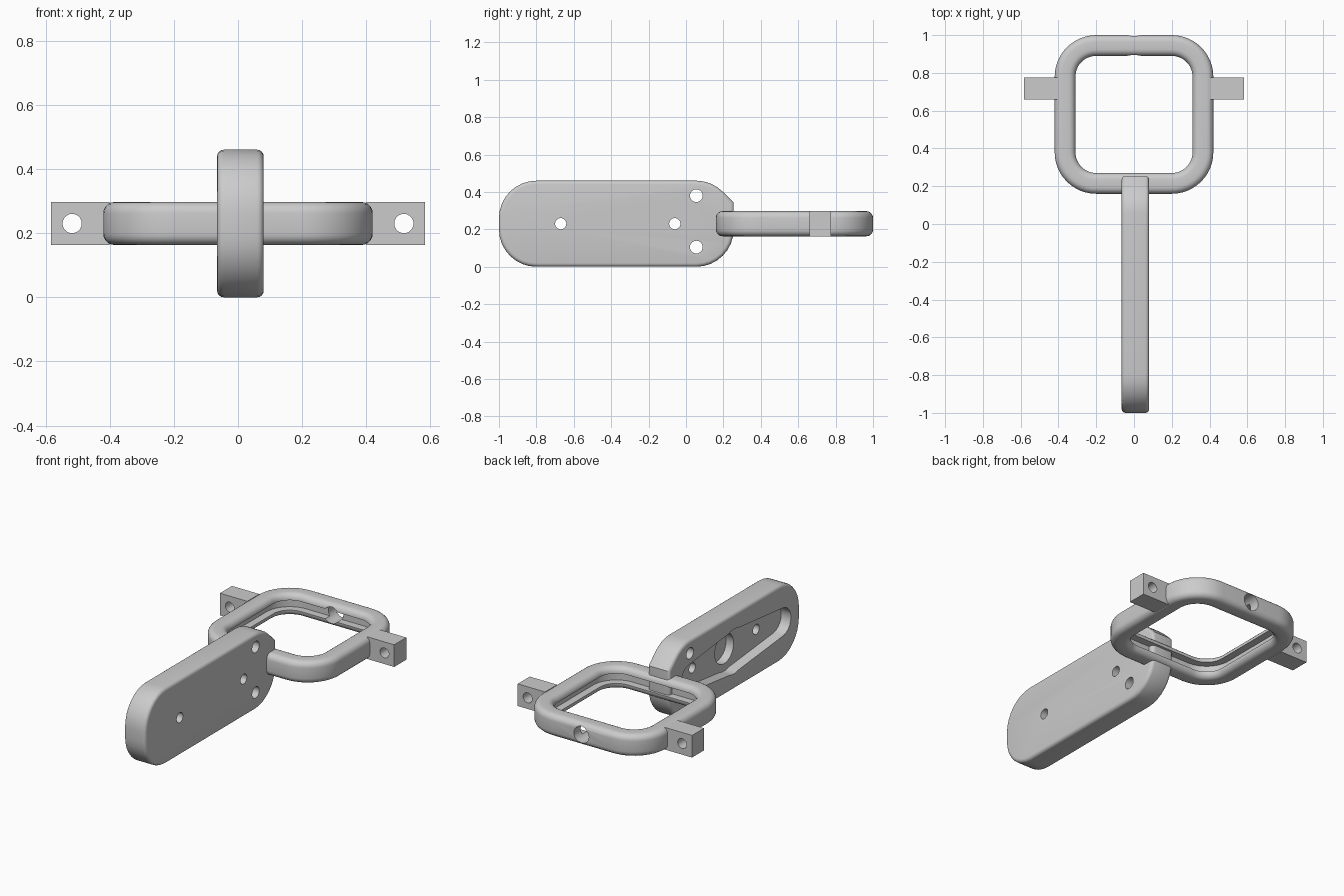
import bpy, bmesh
from math import pi, cos, sin, radians
from mathutils import Matrix, Vector

if "Cube" in bpy.data.objects:
    bpy.data.objects.remove(bpy.data.objects["Cube"], do_unlink=True)

GREY = (0.6, 0.6, 0.6)
mat = bpy.data.materials.new("plain grey")
mat.use_nodes = True
mat.diffuse_color = (*GREY, 1)
mat.node_tree.nodes["Principled BSDF"].inputs["Base Color"].default_value = (*GREY, 1)

MID = 0.23  # height of the centre plane


def finish(bm, name):
    bmesh.ops.recalc_face_normals(bm, faces=bm.faces[:])
    mesh = bpy.data.meshes.new(name)
    bm.to_mesh(mesh)
    bm.free()
    mesh.materials.append(mat)
    ob = bpy.data.objects.new(name, mesh)
    bpy.context.collection.objects.link(ob)
    return ob


def arc(cx, cy, r, a0, a1, n=8):
    angles = [radians(a0 + (a1 - a0) * i / n) for i in range(n + 1)]
    return [(cx + r * cos(a), cy + r * sin(a)) for a in angles]


def plate(name, outline, x0, x1, fillet=0):
    """Extrude a (y, z) outline along x, rounding both rims."""
    bm = bmesh.new()
    base = bm.faces.new([bm.verts.new((x0, y, z)) for y, z in outline])
    out = bmesh.ops.extrude_face_region(bm, geom=[base])
    for v in out["geom"]:
        if isinstance(v, bmesh.types.BMVert):
            v.co.x = x1
    if fillet:
        rims = [e for e in bm.edges if abs(e.verts[0].co.x - e.verts[1].co.x) < 1e-5]
        bmesh.ops.bevel(bm, geom=rims, offset=fillet, segments=4, profile=0.5,
                        affect='EDGES', clamp_overlap=True)
    return finish(bm, name)


def rod(centre, axis, r, length):
    bm = bmesh.new()
    turn = Vector((0, 0, 1)).rotation_difference(Vector(axis)).to_matrix().to_4x4()
    bmesh.ops.create_cone(bm, cap_ends=True, segments=32, radius1=r, radius2=r,
                          depth=length, matrix=Matrix.Translation(centre) @ turn)
    return finish(bm, "cutter")


def cut(ob, cutters):
    for c in cutters:
        c.hide_render = True
        m = ob.modifiers.new("cut", 'BOOLEAN')
        m.operation, m.solver, m.object = 'DIFFERENCE', 'EXACT', c
    bpy.context.view_layer.update()
    done = ob.evaluated_get(bpy.context.evaluated_depsgraph_get())
    mesh = bpy.data.meshes.new_from_object(done)
    ob.modifiers.clear()
    ob.data = mesh
    for c in cutters:
        bpy.data.objects.remove(c, do_unlink=True)


def smooth(ob):
    bpy.ops.object.select_all(action='DESELECT')
    ob.select_set(True)
    bpy.context.view_layer.objects.active = ob
    bpy.ops.object.shade_smooth_by_angle(angle=radians(30))


# Handle: long rounded plate with one flat chamfer at the top back
R = 0.2
outline = (arc(-0.8, R, R, 180, 270) + arc(0.055, R, R, 270, 360)
           + [(0.255, 0.345)] + arc(0.055, 0.26, R, 45, 90, 4)
           + arc(-0.8, 0.26, R, 90, 180))
handle = plate("handle", outline, -0.065, 0.08, 0.02)

# Shallow tapered recess, widest around the central round pocket
HUB = -0.365
half = (arc(HUB + 0.42, MID, 0.085, 0, 80, 5)
        + arc(HUB, MID, 0.135, 70, 110, 5)
        + arc(HUB - 0.46, MID, 0.085, 100, 180, 5))
recess = half + [(y, 2 * MID - z) for y, z in half[-2:0:-1]]
cutters = [plate("cutter", recess, -0.2, 0.0),
           rod((-0.075, HUB, MID), (1, 0, 0), 0.09, 0.25)]

# Screw holes through the handle
for y, z, r in ((-0.67, MID, 0.03), (-0.06, MID, 0.03), (0.055, 0.38, 0.034), (0.055, 0.105, 0.034)):
    cutters.append(rod((0, y, z), (1, 0, 0), r, 0.5))
cut(handle, cutters)
smooth(handle)

# Ring: filleted section with an inner groove, swept around a rounded square
F, T, IN, OUT = 0.035, 0.067, 0.11, 0.22
G, DEEP = 0.03, 0.045
section = (arc(OUT - F, -T + F, F, -90, 0, 5) + arc(OUT - F, T - F, F, 0, 90, 5)
           + arc(IN + F, T - F, F, 90, 180, 5)
           + [(IN, G), (IN + DEEP, G), (IN + DEEP, -G), (IN, -G)]
           + arc(IN + F, -T + F, F, 180, 270, 5))
bm = bmesh.new()
loops = []
for q, (sx, sy) in enumerate(((1, 1), (-1, 1), (-1, -1), (1, -1))):
    for k in range(13):
        a = pi / 2 * (q + k / 12)
        loops.append([bm.verts.new((0.2 * sx + r * cos(a), 0.58 + 0.2 * sy + r * sin(a), MID + z))
                      for r, z in section])
n = len(section)
for i, ring_a in enumerate(loops):
    ring_b = loops[(i + 1) % len(loops)]
    for j in range(n):
        bm.faces.new((ring_a[j], ring_b[j], ring_b[(j + 1) % n], ring_a[(j + 1) % n]))
bmesh.ops.remove_doubles(bm, verts=bm.verts[:], dist=1e-5)
ring = finish(bm, "ring")
cut(ring, [rod((0, 0.95, MID), (0, 1, 0), 0.05, 0.3)])
smooth(ring)

# Side lugs with a cross hole
for side, name in ((1, "left_lug"), (-1, "right_lug")):
    y0, y1, z0, z1 = 0.66, 0.775, MID - T, MID + T
    lug = plate(name, [(y0, z0), (y1, z0), (y1, z1), (y0, z1)], 0.4 * side, 0.583 * side)
    cut(lug, [rod((0.517 * side, 0.72, MID), (0, 1, 0), 0.03, 0.4)])
    smooth(lug)
